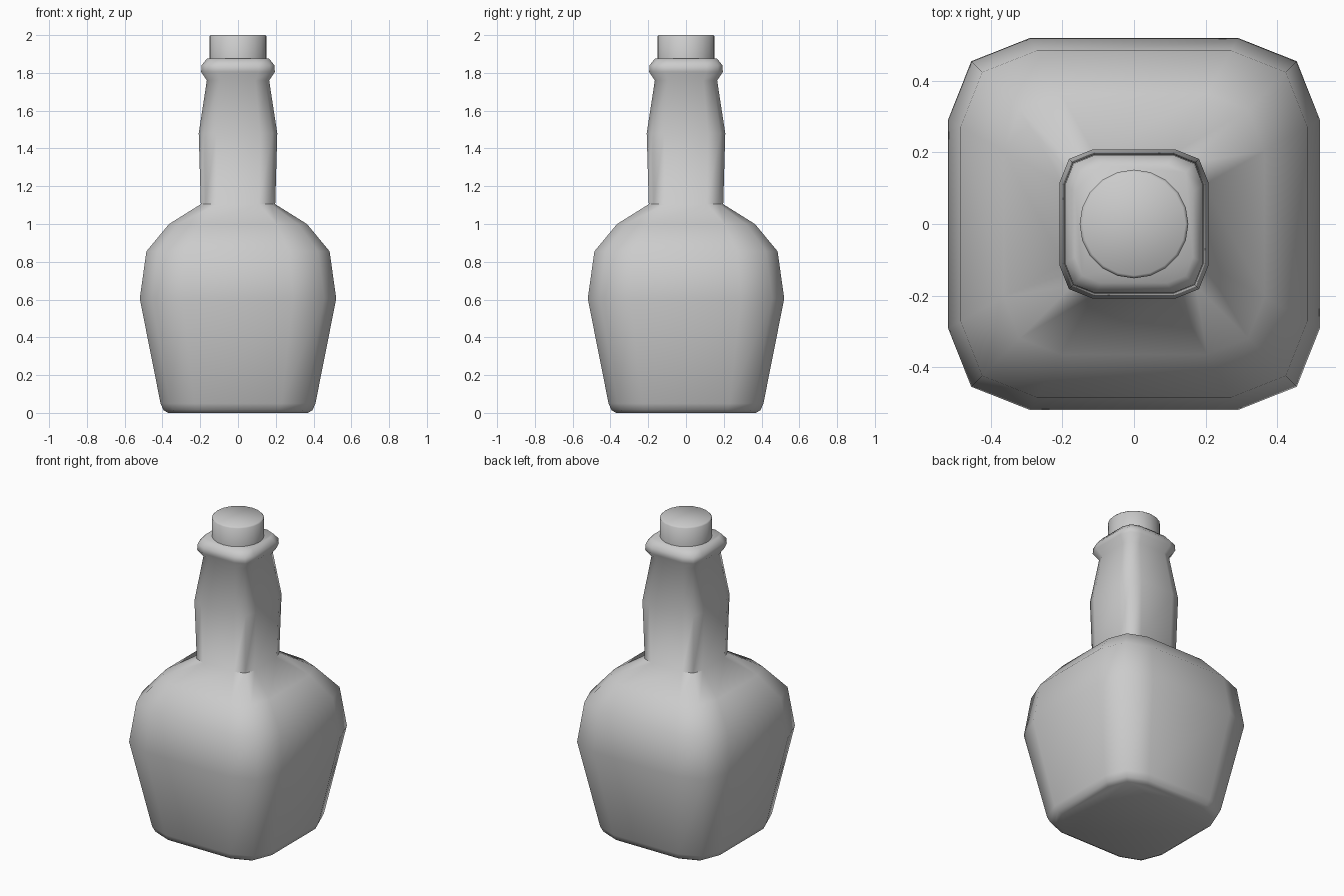
import bpy
import bmesh
import math

cube = bpy.data.objects.get("Cube")
if cube:
    bpy.data.objects.remove(cube, do_unlink=True)

GREY = (0.6, 0.6, 0.6, 1)
mat = bpy.data.materials.new("plain grey")
mat.use_nodes = True
mat.diffuse_color = GREY
mat.node_tree.nodes["Principled BSDF"].inputs["Base Color"].default_value = GREY


def finish(bm, name):
    bmesh.ops.recalc_face_normals(bm, faces=bm.faces)
    mesh = bpy.data.meshes.new(name)
    bm.to_mesh(mesh)
    bm.free()
    mesh.materials.append(mat)
    obj = bpy.data.objects.new(name, mesh)
    bpy.context.collection.objects.link(obj)
    return obj


def section(half, z):
    """Square section with each corner rounded by three points."""
    corner = [(1, 0.56), (0.875, 0.875), (0.56, 1)]
    points = []
    for quarter in range(4):
        c, s = [(1, 0), (0, 1), (-1, 0), (0, -1)][quarter]
        points += [(half * (x * c - y * s), half * (x * s + y * c), z) for x, y in corner]
    return points


# Bottle: square sections stacked from the base to the lip
PROFILE = [(0.37, 0), (0.395, 0.015), (0.41, 0.05), (0.52, 0.605), (0.485, 0.855),
           (0.365, 1.0), (0.197, 1.105), (0.208, 1.48), (0.165, 1.76),
           (0.195, 1.805), (0.193, 1.84), (0.165, 1.875)]
NECK_BASE = 6
bm = bmesh.new()
rings = [[bm.verts.new(p) for p in section(h, z)] for h, z in PROFILE]
count = len(rings[0])
for low, high in zip(rings, rings[1:]):
    for i in range(count):
        j = (i + 1) % count
        bm.faces.new((low[i], low[j], high[j], high[i]))
bm.faces.new(rings[0])
bm.faces.new(rings[-1])
for face in bm.faces:
    face.smooth = True

# Crease the neck corners where they meet the shoulder
neck = rings[NECK_BASE]
for i in range(count):
    if i % 3 != 2:
        bm.edges.get((neck[i], neck[i + 1])).smooth = False
finish(bm, "bottle")

# Round stopper with a softened top edge
bm = bmesh.new()
bmesh.ops.create_cone(bm, cap_ends=True, segments=20, radius1=0.152, radius2=0.152, depth=0.14)
bmesh.ops.translate(bm, verts=bm.verts, vec=(0, 0, 1.93))
top = [e for e in bm.edges if all(v.co.z > 1.95 for v in e.verts)]
bmesh.ops.bevel(bm, geom=top, offset=0.008, segments=1, affect='EDGES')
stopper = finish(bm, "stopper")
bpy.ops.object.select_all(action='DESELECT')
stopper.select_set(True)
bpy.context.view_layer.objects.active = stopper
bpy.ops.object.shade_smooth_by_angle(angle=math.radians(50))
